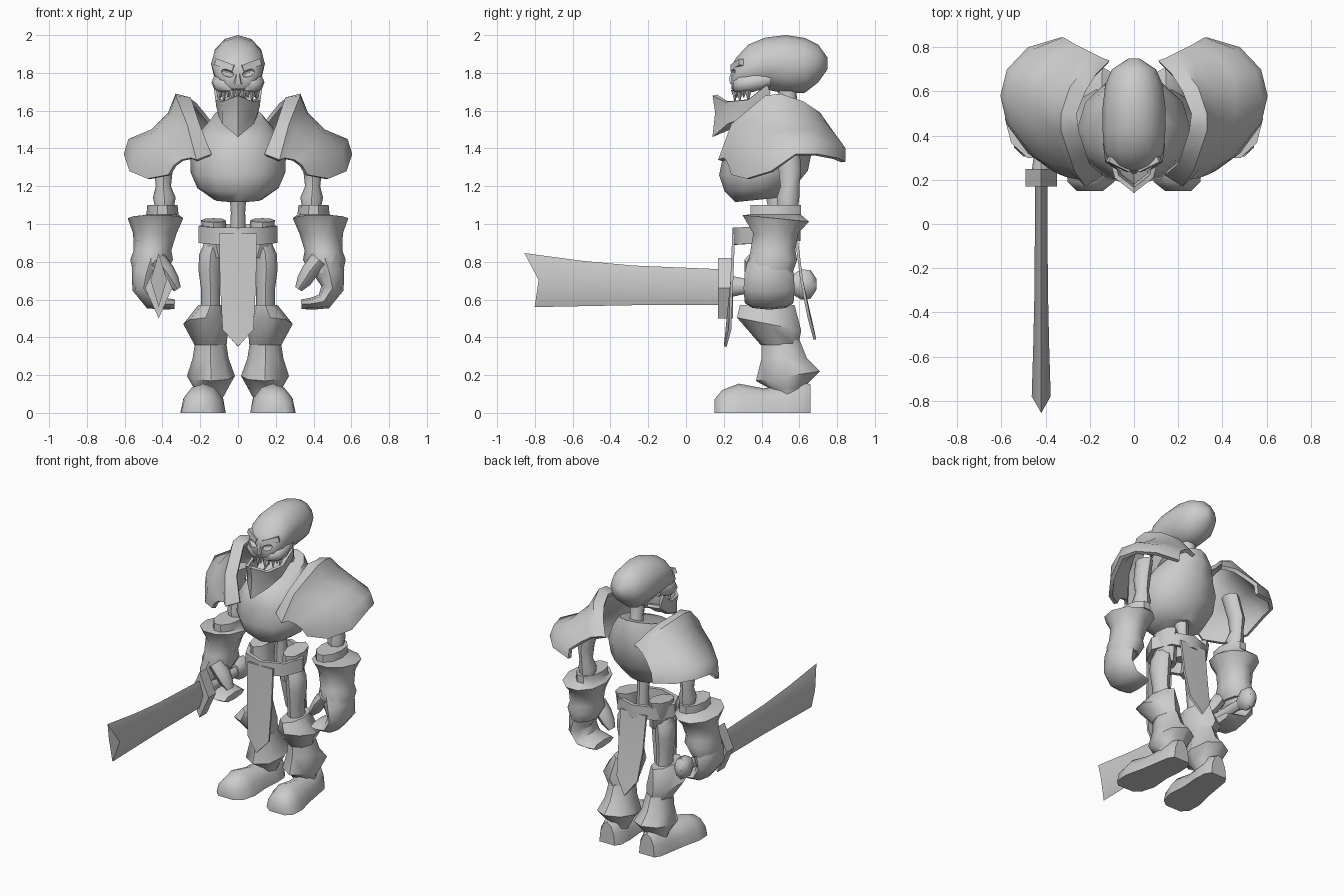
import bpy, bmesh, math
from mathutils import Vector, Matrix

default_cube = bpy.data.objects.get("Cube")
if default_cube:
    bpy.data.objects.remove(default_cube, do_unlink=True)

grey = bpy.data.materials.new("plain grey")
grey.use_nodes = True
grey.diffuse_color = (0.6, 0.6, 0.6, 1)
grey.node_tree.nodes["Principled BSDF"].inputs["Base Color"].default_value = grey.diffuse_color
parts = []


def finish(name, bm, mirrored=False):
    """Turn a bmesh into a named object, optionally mirrored across x."""
    mesh = bpy.data.meshes.new(name)
    bmesh.ops.recalc_face_normals(bm, faces=bm.faces)
    bm.to_mesh(mesh)
    bm.free()
    mesh.materials.append(grey)
    obj = bpy.data.objects.new(name, mesh)
    bpy.context.collection.objects.link(obj)
    if mirrored:
        obj.modifiers.new("mirror", 'MIRROR').use_mirror_merge = False
    parts.append(obj)
    return obj


def skin(rings, closed=True, caps=True):
    """Bridge rows of points with quads."""
    bm = bmesh.new()
    rows = [[bm.verts.new(p) for p in ring] for ring in rings]
    count = len(rows[0])
    for low, high in zip(rows, rows[1:]):
        for i in range(count if closed else count - 1):
            j = (i + 1) % count
            bm.faces.new((low[i], low[j], high[j], high[i]))
    if closed and caps:
        bm.faces.new(rows[0])
        bm.faces.new(rows[-1])
    return bm


def oval(center, u, v, sides):
    angles = [math.tau * i / sides for i in range(sides)]
    return [center + u * math.cos(a) + v * math.sin(a) for a in angles]


def upright(name, stations, sides=10, mirrored=False):
    """Loft of level ovals: x, y, z, half width, half depth, rise to the back."""
    rings = []
    for x, y, z, rx, ry, *tilt in stations:
        rise = tilt[0] if tilt else 0
        rings.append(oval(Vector((x, y, z)), Vector((rx, 0, 0)), Vector((0, ry, ry * rise)), sides))
    return finish(name, skin(rings), mirrored)


def lengthwise(name, stations, sides=10, mirrored=False):
    """Loft of ovals facing along y: x, y, z, half width, half height."""
    rings = [oval(Vector((x, y, z)), Vector((rx, 0, 0)), Vector((0, 0, rz)), sides)
             for x, y, z, rx, rz in stations]
    for ring in rings:
        for p in ring:
            p.z = max(p.z, 0)
    return finish(name, skin(rings), mirrored)


def curl(name, y, stations):
    """Flattened sweep along a path in the xz plane: x, z, half depth, half thickness."""
    path = [Vector((s[0], y, s[1])) for s in stations]
    rings = []
    for i, (x, z, depth, thick) in enumerate(stations):
        along = (path[min(i + 1, len(path) - 1)] - path[max(i - 1, 0)]).normalized()
        across = along.cross(Vector((0, 1, 0)))
        rings.append(oval(path[i], Vector((0, depth, 0)), across * thick, 8))
    return finish(name, skin(rings), True)


def sheet(name, columns, thickness, mirrored=False):
    bm = skin(columns, closed=False)
    bmesh.ops.recalc_face_normals(bm, faces=bm.faces)
    bmesh.ops.solidify(bm, geom=bm.faces[:], thickness=thickness)
    return finish(name, bm, mirrored)


# Skull with sunken eye sockets, brows, cheeks, nose and a row of teeth
skull = lengthwise("skull", [
    (0, .24, 1.775, .06, .06), (0, .265, 1.79, .105, .09), (0, .33, 1.825, .135, .125),
    (0, .42, 1.85, .142, .137), (0, .53, 1.845, .142, .155), (0, .63, 1.84, .13, .145),
    (0, .7, 1.85, .1, .1), (0, .75, 1.85, .025, .03)], 12)
bm = bmesh.new()
for side in (-1, 1):
    place = (Matrix.Translation((side * .06, .24, 1.8)) @ Matrix.Rotation(side * math.radians(-20), 4, 'Y')
             @ Matrix.Diagonal((1.2, 1, .6, 1)))
    bmesh.ops.create_icosphere(bm, subdivisions=2, radius=.033, matrix=place)
sockets = finish("socket_cutter", bm)
parts.remove(sockets)
sockets.hide_render = True
sockets.hide_viewport = True
cut = skull.modifiers.new("sockets", 'BOOLEAN')
cut.operation = 'DIFFERENCE'
cut.object = sockets

bm = bmesh.new()
place = (Matrix.Translation((.062, .285, 1.838)) @ Matrix.Rotation(math.radians(-20), 4, 'Y')
         @ Matrix.Rotation(math.radians(25), 4, 'Z') @ Matrix.Diagonal((.11, .06, .035, 1)))
bmesh.ops.create_cube(bm, size=1, matrix=place)
finish("brows", bm, True)
lengthwise("cheekbones", [
    (.05, .25, 1.735, .035, .03), (.08, .28, 1.74, .05, .045), (.095, .36, 1.75, .045, .05),
    (.09, .45, 1.77, .03, .04)], 8, True)
upright("nose", [(0, .25, 1.74, .03, .02), (0, .25, 1.775, .018, .025), (0, .26, 1.83, .01, .01)], 6)

bm = bmesh.new()
for i in range(-5, 6):
    a = math.radians(i * 16)
    length = .06 if i % 2 else .04
    spot = Vector((.1 * math.sin(a), .345 - .09 * math.cos(a), 1.71 - length / 2))
    bmesh.ops.create_cone(bm, segments=4, radius1=.003, radius2=.018, depth=length,
                          matrix=Matrix.Translation(spot), cap_ends=True)
finish("upper_teeth", bm)

# Jaw: one half outline of x, y, top, bottom, reflected through the chin
half = [(.11, .43, 1.74, 1.66), (.1, .33, 1.66, 1.59), (.07, .22, 1.65, 1.55)]
outline = half + [(0, .165, 1.685, 1.5)] + [(-x, y, t, b) for x, y, t, b in reversed(half)]
sheet("jaw", [[(x, y, t), (x * .95, y + .015, (t + b) / 2), (x * .85, y + .005, b), (x * .4, y + .06, b + .02)]
              for x, y, t, b in outline], .02)
upright("neck", [(0, .57, 1.5, .06, .06), (0, .55, 1.6, .045, .045), (0, .53, 1.74, .05, .05)], 8)

# Breastplate, spine and hip bones
upright("breastplate", [
    (0, .4, 1.13, .13, .14, .1), (0, .395, 1.19, .215, .19, .1), (0, .41, 1.27, .25, .235, .05),
    (0, .435, 1.39, .255, .235, .05), (0, .45, 1.49, .2, .235, .15), (0, .47, 1.56, .14, .19, .3)], 12)
upright("spine", [(0, .48, .88, .045, .05), (0, .48, 1.06, .038, .04), (0, .47, 1.16, .045, .05)], 8)
upright("hip_bones", [
    (.1, .44, .82, .06, .07), (.125, .45, .92, .065, .1), (.13, .46, 1.02, .065, .11, .1)], 8, True)

# Shoulder plates: each column runs from the raised collar over the lip to the lower edge
sheet("shoulder_plates", [
    [(.14, .22, 1.37), (.22, .17, 1.34), (.25, .2, 1.35), (.3, .21, 1.34), (.34, .225, 1.31), (.37, .24, 1.26)],
    [(.2, .27, 1.52), (.27, .24, 1.53), (.3, .25, 1.49), (.39, .27, 1.41), (.45, .3, 1.33), (.48, .32, 1.24)],
    [(.25, .42, 1.67), (.33, .42, 1.68), (.36, .42, 1.59), (.45, .42, 1.48), (.55, .43, 1.39), (.575, .45, 1.28)],
    [(.26, .5, 1.67), (.33, .5, 1.69), (.37, .52, 1.59), (.46, .56, 1.5), (.58, .57, 1.45), (.605, .58, 1.37)],
    [(.22, .6, 1.64), (.29, .62, 1.65), (.34, .63, 1.59), (.45, .67, 1.5), (.55, .69, 1.45), (.575, .7, 1.37)],
    [(.17, .68, 1.58), (.22, .71, 1.59), (.27, .73, 1.55), (.37, .76, 1.48), (.46, .79, 1.42), (.48, .8, 1.35)],
    [(.11, .74, 1.5), (.14, .75, 1.5), (.2, .78, 1.49), (.26, .81, 1.45), (.32, .845, 1.4), (.33, .845, 1.33)],
], .025, True)

# Arms, bracers and curled hands
upright("upper_arms", [
    (.39, .54, 1.06, .045, .05), (.39, .54, 1.14, .06, .06), (.395, .55, 1.2, .04, .05),
    (.395, .55, 1.29, .05, .06), (.36, .53, 1.45, .05, .065)], 8, True)
upright("bracers", [
    (.4, .475, 1.1, .08, .14), (.4, .475, 1.05, .085, .14), (.437, .475, 1.03, .147, .185, -.1),
    (.44, .475, .95, .115, .125), (.453, .46, .86, .1, .125), (.457, .46, .81, .113, .135),
    (.47, .45, .74, .085, .12)], 10, True)
curl("hands", .44, [
    (.46, .82, .11, .09), (.485, .74, .13, .08), (.5, .66, .135, .06),
    (.455, .59, .13, .045), (.39, .578, .125, .032), (.335, .575, .11, .025)])
curl("thumbs", .37, [(.43, .81, .06, .05), (.38, .75, .06, .045), (.35, .7, .05, .04), (.32, .655, .03, .02)])

# Belt and hanging cloths
bm = skin([oval(Vector((0, .425, z)), Vector((.21, 0, 0)), Vector((0, .18, .01)), 8)
           for z in (.9, .99)], caps=False)
bmesh.ops.recalc_face_normals(bm, faces=bm.faces)
bmesh.ops.solidify(bm, geom=bm.faces[:], thickness=.025)
finish("belt", bm)


def cloth(name, top, middle, bottom, point):
    """Three columns with the middle one ending in a point."""
    columns = []
    for side in (-1, 0, 1):
        end = (side * .08, bottom[0], bottom[1]) if side else (0, *point)
        columns.append([(side * .1, *top), (side * .095, *middle), end])
    sheet(name, columns, .015)


cloth("front_cloth", (.26, .95), (.25, .7), (.24, .44), (.215, .35))
cloth("rear_cloth", (.59, .94), (.62, .7), (.66, .5), (.69, .39))

# Legs
upright("thighs", [
    (.12, .44, .92, .05, .06), (.145, .44, .84, .06, .08), (.15, .44, .76, .06, .08),
    (.145, .44, .65, .05, .065), (.145, .45, .52, .05, .07)], 8, True)
upright("knee_guards", [
    (.145, .43, .57, .065, .145), (.17, .44, .47, .12, .17, -.2), (.145, .495, .36, .085, .1)], 8, True)
upright("greaves", [
    (.145, .5, .39, .08, .1), (.145, .52, .29, .095, .12), (.143, .54, .195, .127, .17, .15),
    (.143, .53, .13, .09, .09), (.15, .54, .08, .07, .08)], 8, True)
lengthwise("boots", [
    (.2, .15, 0, .06, .07), (.195, .19, 0, .105, .12), (.185, .28, 0, .12, .155),
    (.175, .41, 0, .1, .13), (.16, .53, 0, .095, .145), (.155, .62, 0, .085, .165),
    (.155, .66, 0, .06, .15)], 12, True)

# Sword, held in the right hand with a swallow-tailed end
blade = lengthwise("sword_blade", [
    (-.42, .2, .665, .028, .095), (-.42, -.28, .675, .03, .105),
    (-.42, -.55, .685, .036, .12), (-.42, -.78, .703, .043, .143)], 4)
for vert in blade.data.vertices:
    if vert.co.y < -.7:
        vert.co.y -= .53 * max(vert.co.z - .703, 0) + .15 * max(.703 - vert.co.z, 0)
lengthwise("sword_guard", [(-.42, .17, .66, .072, .16), (-.42, .25, .66, .072, .16)], 4)
lengthwise("sword_grip", [(-.42, .22, .67, .045, .06), (-.42, .34, .67, .03, .035), (-.42, .58, .675, .03, .035)], 8)
lengthwise("sword_pommel", [
    (-.42, .56, .68, .035, .05), (-.42, .61, .68, .055, .08), (-.42, .66, .68, .05, .075),
    (-.42, .69, .68, .025, .03)], 8)

# Soft shading with crisp armour edges
bpy.ops.object.select_all(action='DESELECT')
for obj in parts:
    obj.select_set(True)
bpy.context.view_layer.objects.active = skull
bpy.ops.object.shade_smooth_by_angle(angle=math.radians(46))
